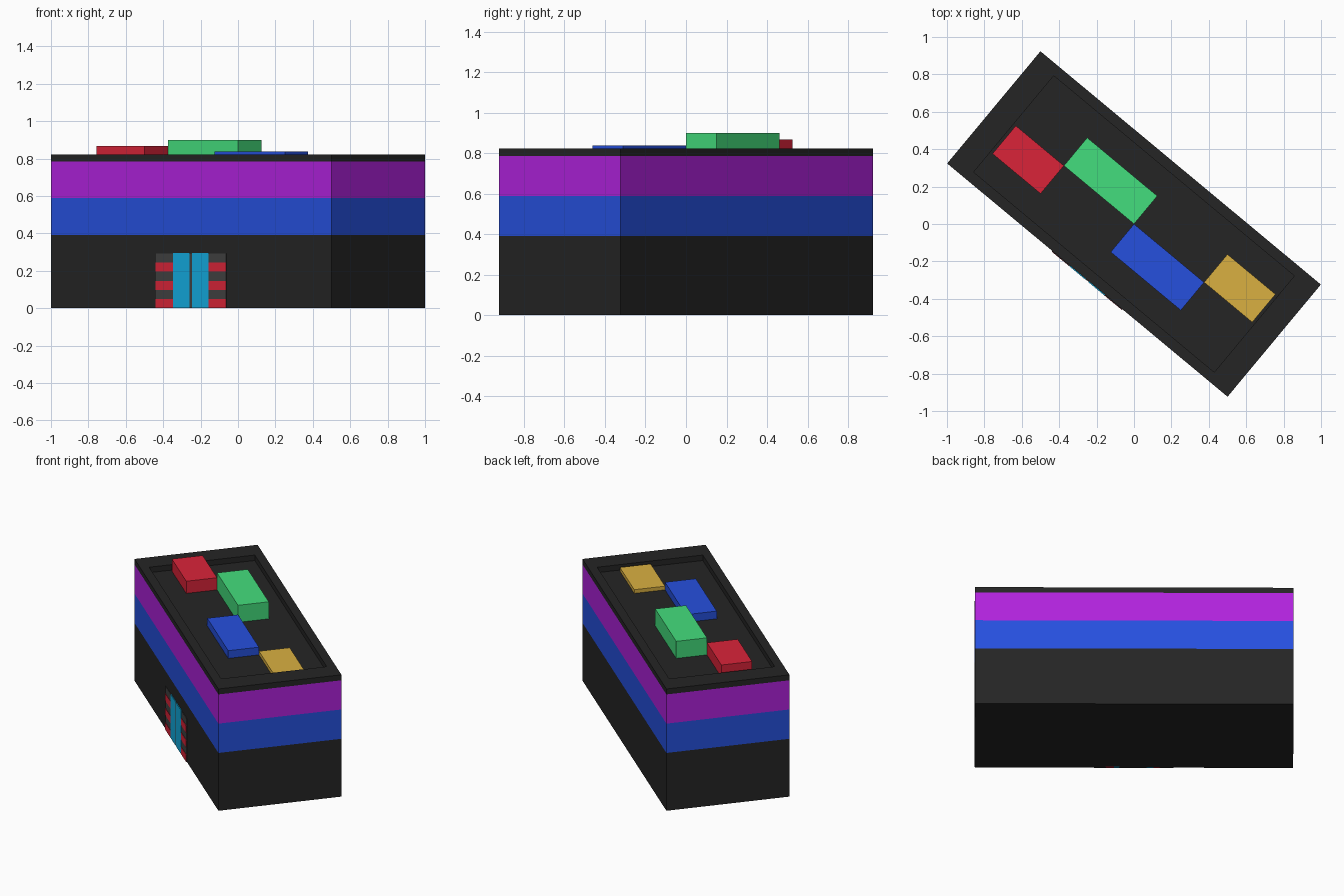
import bpy, bmesh, math
from mathutils import Matrix

if "Cube" in bpy.data.objects:
    bpy.data.objects.remove(bpy.data.objects["Cube"])

U = 0.39                      # modular unit: the building is 5 x 2 units
L, W = 5 * U, 2 * U
FLOOR, TOP = 0.785, 0.822     # roof floor and parapet top
TURN = Matrix.Rotation(math.radians(-39.75), 4, 'Z')


def material(name, rgb):
    def lin(c):
        c /= 255
        return c / 12.92 if c <= 0.04045 else ((c + 0.055) / 1.055) ** 2.4
    m = bpy.data.materials.new(name)
    m.diffuse_color = (*[lin(c) for c in rgb], 1)
    m.use_nodes = True
    m.node_tree.nodes["Principled BSDF"].inputs["Base Color"].default_value = m.diffuse_color
    return m


black = material("black", (37, 37, 37))
blue = material("blue", (38, 80, 222))
purple = material("purple", (176, 34, 220))
red = material("red", (218, 36, 57))
green = material("green", (68, 222, 125))
gold = material("gold", (218, 176, 65))
cyan = material("cyan", (19, 172, 224))
grey = material("grey", (66, 66, 66))


def finish(name, bm, mats):
    bmesh.ops.recalc_face_normals(bm, faces=bm.faces)
    bm.transform(TURN)
    me = bpy.data.meshes.new(name)
    bm.to_mesh(me)
    bm.free()
    for m in mats:
        me.materials.append(m)
    ob = bpy.data.objects.new(name, me)
    bpy.context.collection.objects.link(ob)
    return ob


def box(name, mat, x0, x1, y0, y1, z0, z1):
    bm = bmesh.new()
    bmesh.ops.create_cube(bm, size=1)
    for v in bm.verts:
        v.co.x = x1 if v.co.x > 0 else x0
        v.co.y = y1 if v.co.y > 0 else y0
        v.co.z = z1 if v.co.z > 0 else z0
    return finish(name, bm, [mat])


# Building: stacked rings (scale, height, material index of the band below)
rings = [(1, 0, 0), (1, U, 0), (1, 1.5 * U + 0.003, 1), (1, FLOOR, 2),
         (1, TOP, 0), (0.858, TOP, 0), (0.858, FLOOR, 0)]
bm = bmesh.new()
loops = [[bm.verts.new((sx * L / 2 * s, sy * W / 2 * s, z))
          for sx, sy in ((-1, -1), (1, -1), (1, 1), (-1, 1))] for s, z, _ in rings]
bm.faces.new(loops[0])
bm.faces.new(loops[-1])
for a, b, ring in zip(loops, loops[1:], rings[1:]):
    for i in range(4):
        j = (i + 1) % 4
        bm.faces.new((a[i], a[j], b[j], b[i])).material_index = ring[2]
finish("building", bm, [black, blue, purple])

# Roof blocks, in a chequered row
Q, E, H = L / 4, 0.822, U / 2
box("red_roof_block", red, -E, -Q, -H, 0, FLOOR, 0.867)
box("green_roof_block", green, -Q, 0, 0, H, FLOOR, 0.9)
box("blue_roof_block", blue, 0, Q, -H, 0, FLOOR, 0.837)
box("gold_roof_block", gold, Q, E, 0, H, FLOOR, 0.81)

# Entrance: thin plates on the front wall
F = -W / 2
D = L / 8
DH = 0.293
box("door_surround", grey, -D, D, F - 0.003, F + 0.01, 0, DH)
for side, s in (("left", -1), ("right", 1)):
    a, b = sorted((s * 0.01, s * D / 2))
    box(side + "_door", cyan, a, b, F - 0.005, F + 0.01, 0, DH + 0.002)
    a, b = sorted((s * D / 2, s * D))
    for i in range(3):        # red stripes beside the doors
        z = i * DH / 3
        box(f"{side}_stripe_{i + 1}", red, a, b, F - 0.005, F + 0.01, z, z + DH / 6)
